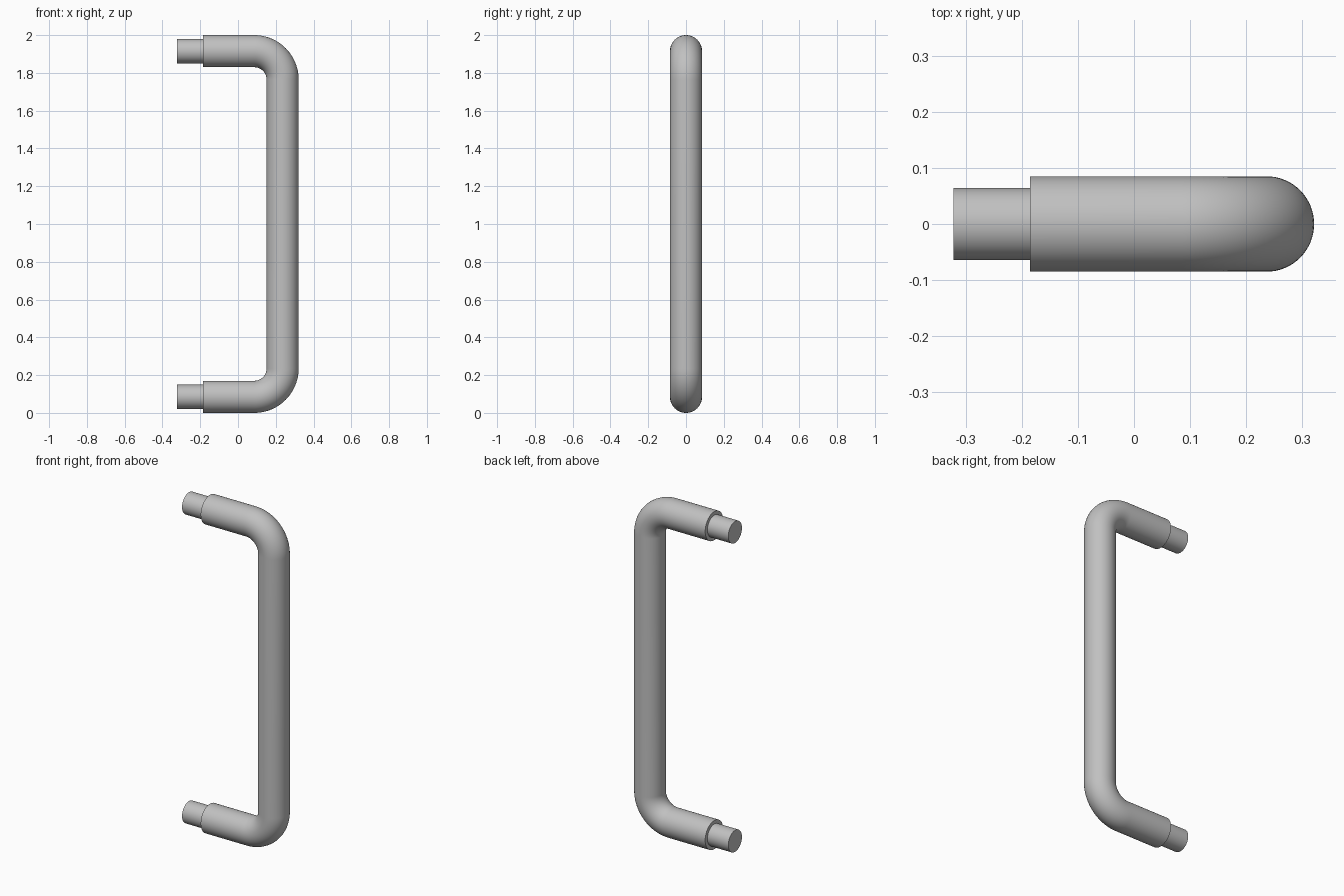
import bpy, bmesh, math
from mathutils import Vector, Matrix

cube = bpy.data.objects.get("Cube")
if cube:
    bpy.data.objects.remove(cube)

SIDES = 64
TUBE_R, PIN_R, BEND_R = 0.085, 0.064, 0.15
X_PIN, X_SHOULDER, X_GRIP = -0.322, -0.185, 0.236
Z_LOW, Z_HIGH = TUBE_R, 2 - TUBE_R

metal = bpy.data.materials.new("satin grey metal")
metal.use_nodes = True
grey = (0.53, 0.53, 0.53, 1)
metal.diffuse_color = grey
metal.node_tree.nodes["Principled BSDF"].inputs["Base Color"].default_value = grey


def finish(name, bm):
    bmesh.ops.recalc_face_normals(bm, faces=bm.faces)
    mesh = bpy.data.meshes.new(name)
    bm.to_mesh(mesh)
    bm.free()
    mesh.materials.append(metal)
    obj = bpy.data.objects.new(name, mesh)
    bpy.context.collection.objects.link(obj)
    bpy.ops.object.select_all(action='DESELECT')
    obj.select_set(True)
    bpy.context.view_layer.objects.active = obj
    bpy.ops.object.shade_smooth_by_angle(angle=math.radians(35))
    return obj


# Centre line in the xz plane: each entry is a point and its travel angle
def bend(cz, start, steps=24):
    cx = X_GRIP - BEND_R
    for i in range(steps + 1):
        a = start + math.pi / 2 * i / steps
        yield (Vector((cx + BEND_R * math.sin(a), 0, cz - BEND_R * math.cos(a))), a)


path = [(Vector((X_SHOULDER, 0, Z_LOW)), 0)]
path += bend(Z_LOW + BEND_R, 0)
path += bend(Z_HIGH - BEND_R, math.pi / 2)
path.append((Vector((X_SHOULDER, 0, Z_HIGH)), math.pi))

# Bent round handle, swept along the centre line
bm = bmesh.new()
rings = []
for point, angle in path:
    inward = Vector((-math.sin(angle), 0, math.cos(angle)))
    ring = []
    for k in range(SIDES):
        t = 2 * math.pi * k / SIDES
        ring.append(bm.verts.new(point + TUBE_R * (inward * math.cos(t) + Vector((0, math.sin(t), 0)))))
    rings.append(ring)
for a, b in zip(rings, rings[1:]):
    for k in range(SIDES):
        n = (k + 1) % SIDES
        bm.faces.new((a[k], a[n], b[n], b[k]))
bm.faces.new(rings[0])
bm.faces.new(rings[-1])
finish("handle_bar", bm)

# Narrower mounting pins at both ends
for name, z in (("lower_pin", Z_LOW), ("upper_pin", Z_HIGH)):
    bm = bmesh.new()
    place = Matrix.Translation(((X_PIN + X_SHOULDER) / 2, 0, z)) @ Matrix.Rotation(math.pi / 2, 4, 'Y')
    bmesh.ops.create_cone(bm, cap_ends=True, segments=SIDES, radius1=PIN_R, radius2=PIN_R,
                          depth=X_SHOULDER - X_PIN, matrix=place)
    finish(name, bm)
